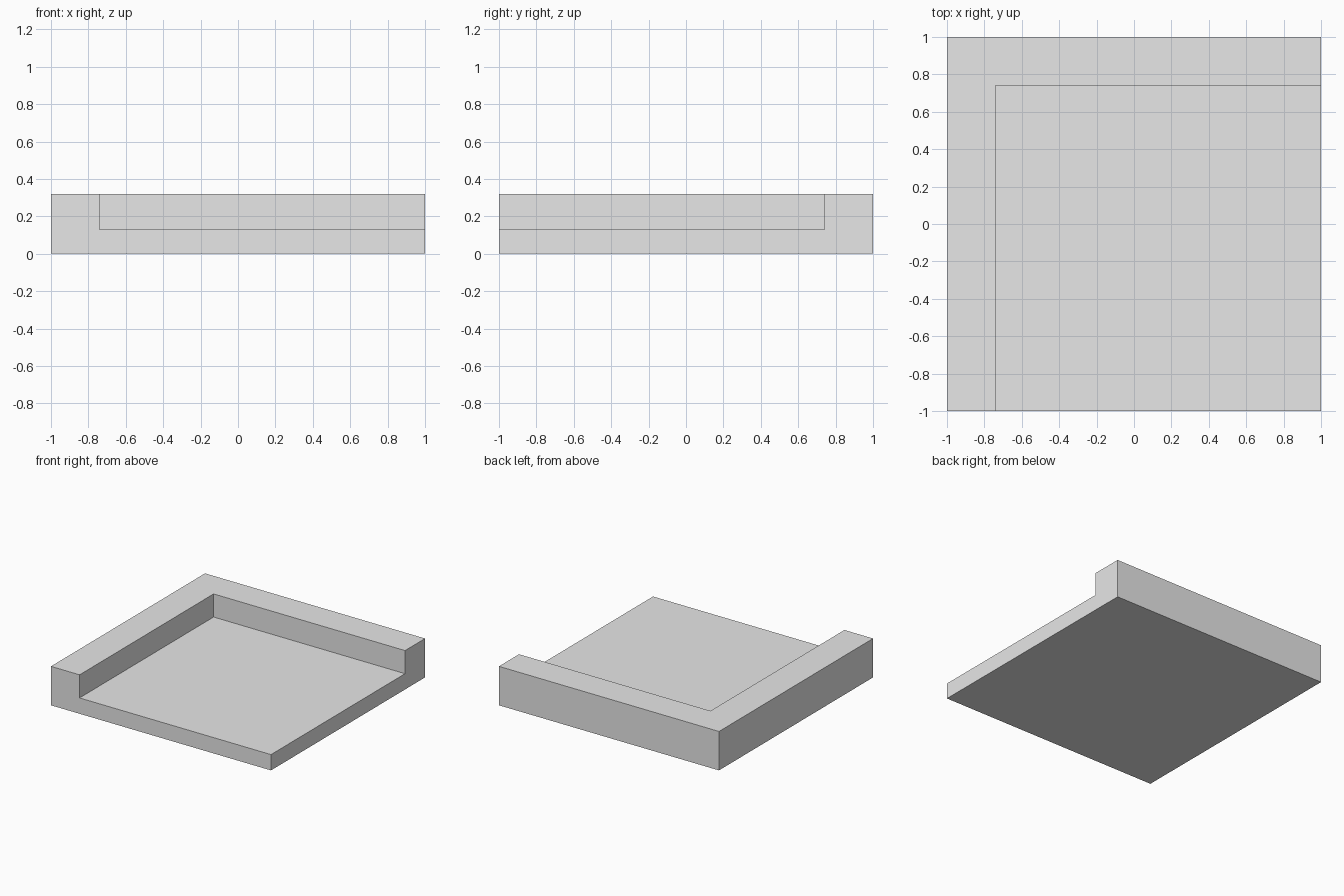
import bpy
import bmesh

HALF = 1.0      # half the side of the square tray
INNER = 0.74    # distance from centre to the inside of the raised rim
FLOOR = 0.13    # height of the sunken floor
TOP = 0.32      # height of the raised rim

default_cube = bpy.data.objects.get("Cube")
if default_cube:
    bpy.data.objects.remove(default_cube, do_unlink=True)

# Plain grey material
grey = bpy.data.materials.new("light_grey")
grey.use_nodes = True
colour = (0.8, 0.8, 0.8, 1.0)
grey.diffuse_color = colour
grey.node_tree.nodes["Principled BSDF"].inputs["Base Color"].default_value = colour


def raise_face(bm, face, height):
    """Extrude a face straight up by height and return the new top face."""
    result = bmesh.ops.extrude_face_region(bm, geom=[face])["geom"]
    verts = [g for g in result if isinstance(g, bmesh.types.BMVert)]
    bmesh.ops.translate(bm, vec=(0, 0, height), verts=verts)
    return next(g for g in result if isinstance(g, bmesh.types.BMFace))


# L-shaped rim along the right and back sides, joined to the square floor
bm = bmesh.new()
rim_outline = [(-HALF, -HALF), (-INNER, -HALF), (-INNER, INNER),
               (HALF, INNER), (HALF, HALF), (-HALF, HALF)]
rim = [bm.verts.new((x, y, FLOOR)) for x, y in rim_outline]
front_corner = bm.verts.new((HALF, -HALF, FLOOR))
rim_face = bm.faces.new(rim)
bm.faces.new([rim[1], front_corner, rim[3], rim[2]])

# Raise the rim, then close the sides and underside
raise_face(bm, rim_face, TOP - FLOOR)
if rim_face.is_valid:
    bm.faces.remove(rim_face)
outline = [rim[0], rim[1], front_corner, rim[3], rim[4], rim[5]]
lower = [bm.verts.new((v.co.x, v.co.y, 0)) for v in outline]
for i, vert in enumerate(outline):
    j = (i + 1) % len(outline)
    bm.faces.new([lower[i], lower[j], outline[j], vert])
bm.faces.new(lower[::-1])

# Merge flat neighbouring faces into clean sides
bmesh.ops.dissolve_limit(bm, angle_limit=0.01, verts=bm.verts[:], edges=bm.edges[:])
bmesh.ops.recalc_face_normals(bm, faces=bm.faces[:])

mesh = bpy.data.meshes.new("corner_tray")
bm.to_mesh(mesh)
bm.free()
mesh.materials.append(grey)
tray = bpy.data.objects.new("corner_tray", mesh)
bpy.context.collection.objects.link(tray)
